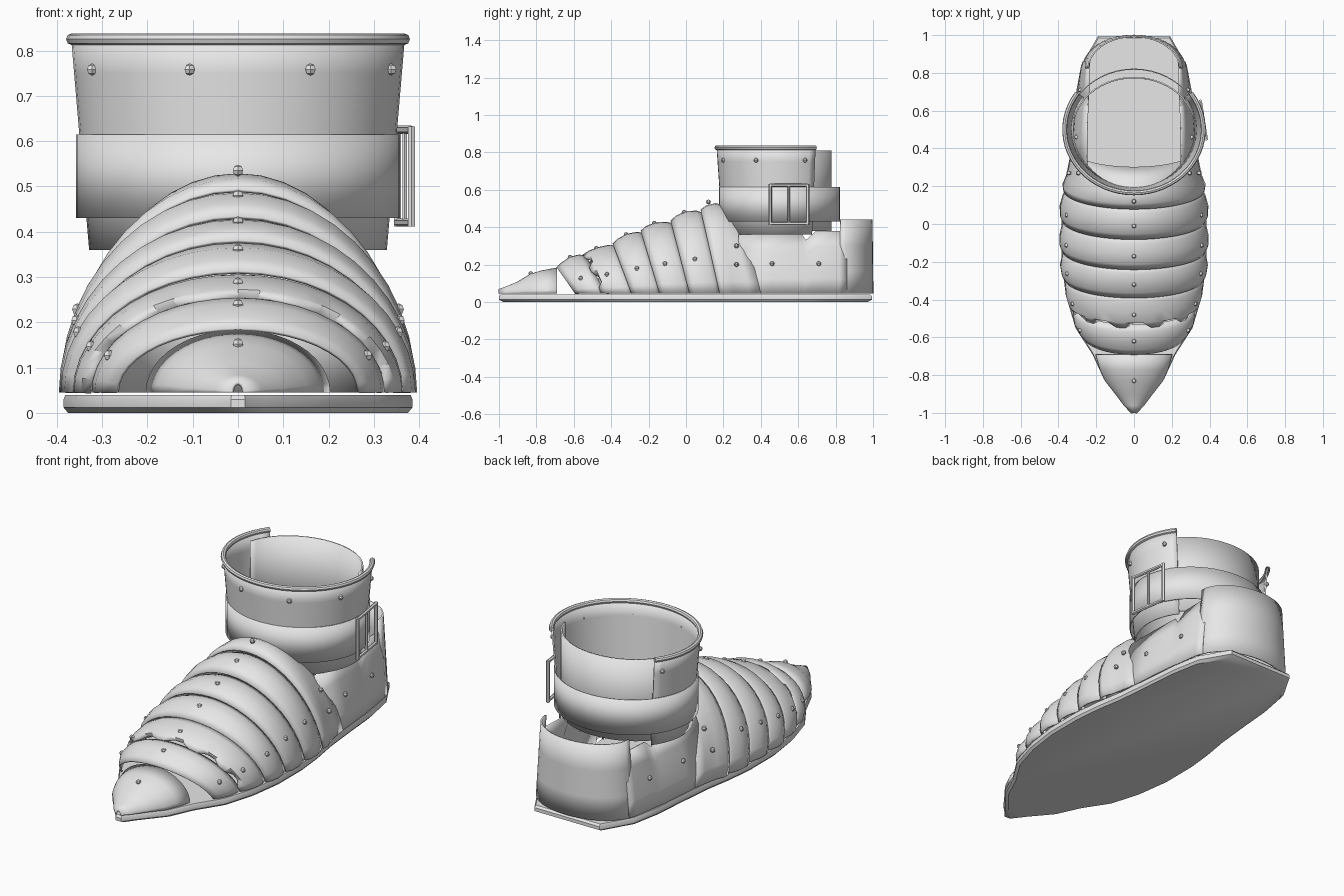
import bpy, bmesh, math
from mathutils import Vector

if "Cube" in bpy.data.objects:
    bpy.data.objects.remove(bpy.data.objects["Cube"])

steel = bpy.data.materials.new("grey_steel")
steel.diffuse_color = (0.8, 0.8, 0.8, 1)
steel.use_nodes = True
steel.node_tree.nodes["Principled BSDF"].inputs["Base Color"].default_value = steel.diffuse_color
BASE = 0.045


def finish(name, bm, thick=0.0):
    bmesh.ops.recalc_face_normals(bm, faces=bm.faces)
    me = bpy.data.meshes.new(name)
    bm.to_mesh(me)
    bm.free()
    me.materials.append(steel)
    ob = bpy.data.objects.new(name, me)
    bpy.context.collection.objects.link(ob)
    if thick:
        mod = ob.modifiers.new("plate", 'SOLIDIFY')
        mod.thickness, mod.offset = thick, 0
    bpy.ops.object.select_all(action='DESELECT')
    ob.select_set(True)
    bpy.context.view_layer.objects.active = ob
    bpy.ops.object.shade_smooth_by_angle(angle=math.radians(35))
    return ob


def loft(name, rows, thick=0.008, closed=False):
    bm = bmesh.new()
    vs = [[bm.verts.new(p) for p in r] for r in rows]
    n = len(rows[0])
    for a, b in zip(vs, vs[1:]):
        for i in range(n if closed else n - 1):
            j = (i + 1) % n
            bm.faces.new((a[i], a[j], b[j], b[i]))
    return finish(name, bm, thick)


def interp(table, y):
    if y <= table[0][0]:
        return table[0][1:]
    for p, q in zip(table, table[1:]):
        if y <= q[0]:
            t = (y - p[0]) / (q[0] - p[0])
            return tuple(u + (v - u) * t for u, v in zip(p[1:], q[1:]))
    return table[-1][1:]


def arch_point(y, h, w, a, slant):
    s = max(0.0, math.sin(a))
    return (w * math.cos(a), y + slant * (1 - s), BASE + (h - BASE) * s)


def arch(y, h, w, slant, n=22, notch=0.0):
    row = []
    for i in range(n + 1):
        x, yy, z = arch_point(y, h, w, math.pi * i / n, slant)
        row.append((x, yy + (notch if (i // 2) % 2 else 0), z))
    return row


def rivet(p, r=0.013):
    bm = bmesh.new()
    bmesh.ops.create_uvsphere(bm, u_segments=6, v_segments=4, radius=r)
    bmesh.ops.translate(bm, verts=bm.verts, vec=p)
    finish("rivet", bm)


# Sole
half = [(.015, -1), (.06, -.94), (.16, -.82), (.22, -.69), (.31, -.55), (.36, -.38), (.385, -.2), (.385, 0),
        (.37, .15), (.345, .3), (.325, .5), (.31, .68), (.28, .84), (.19, .995)]
outline = half + [(-x, y) for x, y in reversed(half)]
bm = bmesh.new()
rings = [[bm.verts.new((x * s, y * s if y < 0.9 else y - 0.99 * (1 - s), z)) for x, y in outline]
         for s, z in ((.975, 0), (1, .012), (1, .03), (.99, .04))]
for a, b in zip(rings, rings[1:]):
    for i in range(len(a)):
        j = (i + 1) % len(a)
        bm.faces.new((a[i], a[j], b[j], b[i]))
bm.faces.new(rings[0])
bm.faces.new(rings[-1])
finish("sole", bm)

# Pointed toe cap
toe = [(-1, .065, .012), (-.96, .08, .05), (-.9, .105, .095), (-.83, .147, .15), (-.77, .165, .178), (-.69, .18, .2)]
loft("toe_cap", [arch(y, h, w, 0) for y, h, w in toe])
rivet((0, -.83, .152))

# Overlapping lames along the foot: y, top height, half width
foot = [(-.7, .18, .265), (-.6, .245, .315), (-.5, .27, .342), (-.4, .31, .368), (-.3, .36, .38), (-.2, .4, .382),
        (-.1, .43, .382), (0, .47, .38), (.1, .505, .375), (.16, .525, .355), (.23, .5, .34), (.3, .44, .33)]


def foot_arch(y, scale, notch=0.0):
    h, w = interp(foot, y)
    return arch(y, h * scale, w * scale, 0.1, notch=notch)


fronts = [-.69, -.55, -.39, -.24, -.08, .08]
for k, (y0, y1) in enumerate(zip(fronts, fronts[1:])):
    d = y1 - y0
    stations = ((0, .985), (.18, 1.02), (.5, 1.025), (.85, .99), (1.12, .93))
    loft("foot_lame", [foot_arch(y0 + d * t, s, 0.03 if k == 1 and t == 0 else 0) for t, s in stations])
    yr = y0 + .07
    h, w = interp(foot, yr)
    for deg in (25, 90, 155):
        rivet(arch_point(yr, h * 1.03, w * 1.03, math.radians(deg), 0.1))

# Instep plate
loft("instep_plate", [foot_arch(y, s) for y, s in ((.08, .985), (.11, 1.01), (.16, 1), (.2, 1), (.24, 1), (.3, 1))])
rivet((0, .12, .535))
for sx in (-1, 1):
    rivet((sx * .345, .27, .2))
    rivet((sx * .295, .27, .3))

# Side plates: y, bottom x, top x, top z
side = [(.28, .335, .25, .36), (.45, .325, .25, .36), (.62, .31, .245, .36), (.64, .308, .245, .33),
        (.69, .3, .24, .375), (.82, .28, .24, .38), (.86, .268, .235, .33)]
for sx in (-1, 1):
    rows = []
    for t in (0, .25, .5, .75, 1):
        rows.append([(sx * (xb + (xt - xb) * t ** 1.6), y, BASE + (zt - BASE) * t) for y, xb, xt, zt in side])
    loft("side_plate", rows)
    for y, x in ((.46, .305), (.71, .285)):
        rivet((sx * x, y, .205))


def ring(rx, ry, z, a0, a1, n, cy=0.5):
    return [(rx * math.cos(a), cy + ry * math.sin(a), z)
            for a in (math.radians(a0 + (a1 - a0) * i / n) for i in range(n + 1))]


# Heel counter
loft("heel_counter", [ring(.272 - .03 * t, .178 - .01 * t, BASE + .395 * t, 0, 180, 20, .82 + .005 * t)
                      for t in (0, .3, .65, 1)])

# Ankle cuff, open at the back
def cuff_size(z):
    t = (z - .36) / .47
    return .325 + .04 * t, .3 + .033 * t


loft("ankle_cuff", [ring(*cuff_size(z), z, -215, 35, 40) for z in (.36, .5, .62, .75, .83)])

# Rolled rim on the cuff
path = ring(.367, .335, .825, -215, 35, 40)
rows = []
for x, y, z in path:
    out = Vector((x, y - .5, 0)).normalized()
    rows.append([Vector((x, y, z)) + out * .013 * math.cos(b) + Vector((0, 0, .013 * math.sin(b)))
                 for b in (math.tau * i / 8 for i in range(8))])
loft("cuff_rim", rows, 0, True)
for deg in (-208, -152, -107, -64, -22, 24):
    rx, ry = cuff_size(.758)
    a = math.radians(deg)
    rivet(((rx + .006) * math.cos(a), .5 + (ry + .006) * math.sin(a), .758))

# Rear ankle plate
loft("rear_ankle_plate", [ring(.325, .275, z, 12, 168, 24) for z in (.38, .6, .81)])

# Strap around the ankle
loft("ankle_strap", [ring(.355, .32, z, 0, 360, 48)[:-1] for z in (.43, .615)], .006, True)


# Buckle on the strap
def bar(p, q, r=.009):
    p, q = Vector(p), Vector(q)
    bm = bmesh.new()
    bmesh.ops.create_cone(bm, segments=6, radius1=r, radius2=r, depth=(q - p).length, cap_ends=True)
    rot = (q - p).to_track_quat('Z', 'Y').to_matrix()
    bmesh.ops.rotate(bm, verts=bm.verts, matrix=rot)
    bmesh.ops.translate(bm, verts=bm.verts, vec=(p + q) / 2)
    finish("buckle_bar", bm)


near, far, mid = (.383, .45), (.352, .65), (.368, .55)
for x, y in (near, far):
    bar((x, y, .412), (x, y, .632))
bar((*mid, .42), (*mid, .625), .006)
for z in (.42, .625):
    bar((*near, z), (*far, z))
